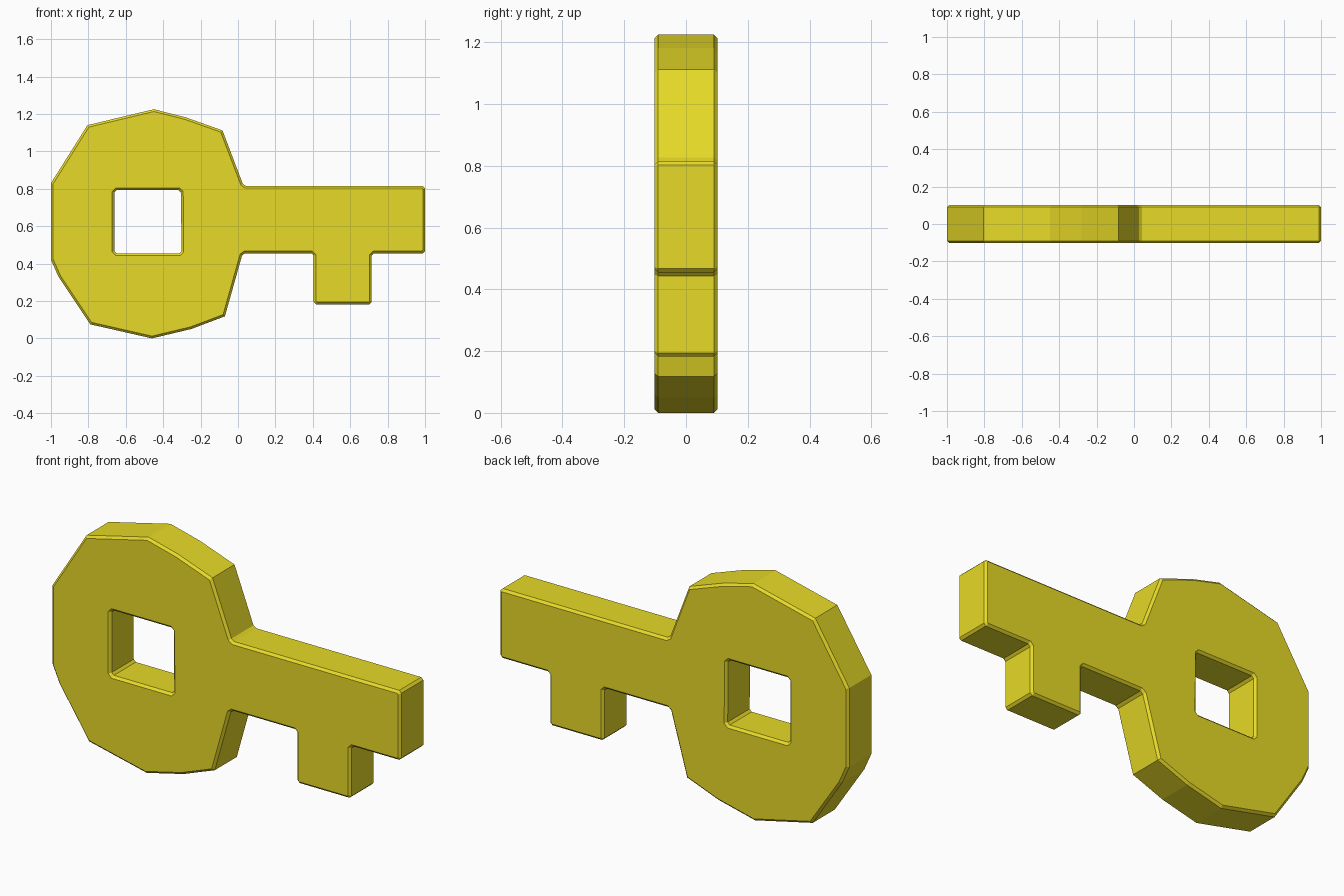
import bpy, bmesh, math
from mathutils import Vector

if "Cube" in bpy.data.objects:
    bpy.data.objects.remove(bpy.data.objects["Cube"])

BEVEL = 0.012
HALF = 0.102

# Clockwise key silhouette (x, z)
outline = [(-1, .83), (-.805, 1.14), (-.45, 1.225), (-.28, 1.182), (-.083, 1.112),
           (.03, .815), (1, .815), (1, .455), (.715, .455), (.715, .182),
           (.405, .182), (.405, .455), (.025, .455), (-.07, .118), (-.25, .05),
           (-.46, 0), (-.79, .075), (-.96, .33), (-1, .42)]
# Hole runs the other way round, so insetting it widens it
hole = [(-.661, .792), (-.661, .455), (-.302, .455), (-.305, .792)]


def cut_corners(points):
    """Small flat on every sharp corner of a closed profile."""
    pts, result = [Vector(p) for p in points], []
    for i, p in enumerate(pts):
        a = (p - pts[i - 1]).normalized()
        b = (pts[(i + 1) % len(pts)] - p).normalized()
        if a.angle(b) > math.radians(60):
            result += [p - a * BEVEL, p + b * BEVEL]
        else:
            result.append(p)
    return result


def inset(pts, d):
    """Mitred offset to the right-hand side of the path."""
    result = []
    for i, p in enumerate(pts):
        a = (p - pts[i - 1]).normalized()
        b = (pts[(i + 1) % len(pts)] - p).normalized()
        na, nb = Vector((a.y, -a.x)), Vector((b.y, -b.x))
        result.append(p + (na + nb) * d / (1 + na.dot(nb)))
    return result


bm = bmesh.new()
caps = [[], []]
for profile in (outline, hole):
    outer = cut_corners(profile)
    inner = inset(outer, BEVEL)
    # Chamfered side wall made of four rings
    layers = ((inner, -HALF), (outer, -HALF + BEVEL), (outer, HALF - BEVEL), (inner, HALF))
    rings = [[bm.verts.new((p.x, y, p.y)) for p in pts] for pts, y in layers]
    n = len(outer)
    for r, s in zip(rings, rings[1:]):
        for i in range(n):
            j = (i + 1) % n
            bm.faces.new((r[i], r[j], s[j], s[i]))
    for cap, ring in zip(caps, (rings[0], rings[-1])):
        cap += [bm.edges.get((ring[i], ring[(i + 1) % n])) for i in range(n)]

# Front and back faces, filled around the hole
for k, cap in enumerate(caps):
    bmesh.ops.triangle_fill(bm, edges=cap, use_beauty=True, normal=(0, 2 * k - 1, 0))
bmesh.ops.recalc_face_normals(bm, faces=bm.faces)

mesh = bpy.data.meshes.new("key")
bm.to_mesh(mesh)
bm.free()
key = bpy.data.objects.new("key", mesh)
bpy.context.collection.objects.link(key)

mat = bpy.data.materials.new("yellow")
mat.diffuse_color = (0.80, 0.70, 0.02, 1)
mat.use_nodes = True
mat.node_tree.nodes["Principled BSDF"].inputs["Base Color"].default_value = mat.diffuse_color
mesh.materials.append(mat)
